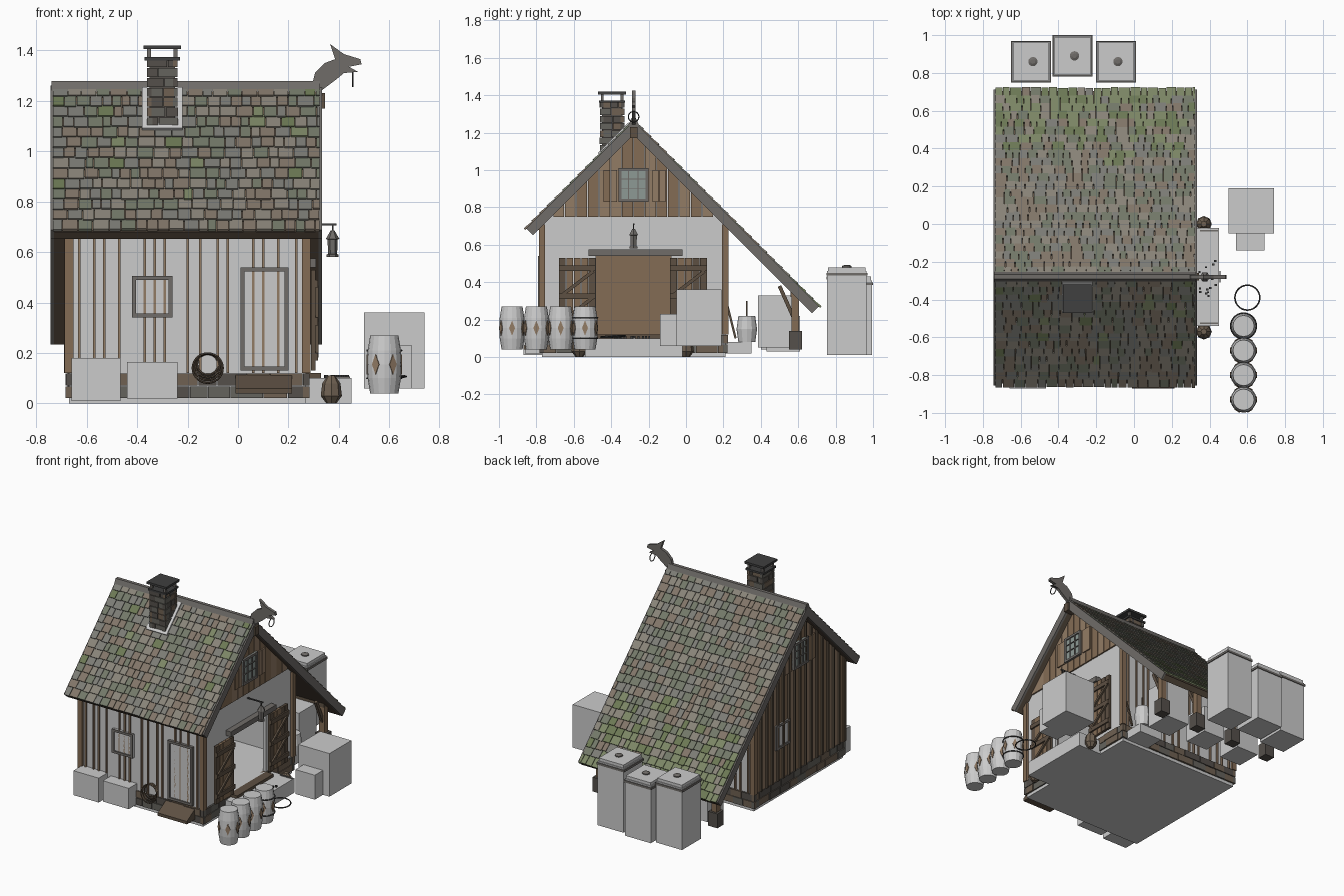
import bpy, bmesh, math, random
from mathutils import Matrix, Vector

random.seed(4)
if "Cube" in bpy.data.objects:
    bpy.data.objects.remove(bpy.data.objects["Cube"])


def material(name, red, green, blue):
    mat = bpy.data.materials.new(name)
    mat.use_nodes = True
    mat.diffuse_color = (red, green, blue, 1)
    mat.node_tree.nodes["Principled BSDF"].inputs["Base Color"].default_value = (red, green, blue, 1)
    return mat


wood = material("wood", .23, .15, .09)
plank = material("plank", .29, .2, .13)
dark_wood = material("dark_wood", .11, .08, .055)
weathered = material("weathered", .16, .15, .14)
iron = material("iron", .05, .05, .05)
glass = material("glass", .27, .32, .3)
stones = [material("stone_grey", .13, .125, .11), material("stone_brown", .16, .12, .085),
          material("stone_dark", .09, .08, .07)]
slates = [material("slate_grey", .2, .2, .18), material("slate_brown", .22, .18, .14),
          material("slate_green", .17, .19, .14), material("slate_pale", .25, .23, .19)]
mosses = [material("moss", .15, .19, .09), material("moss_pale", .2, .24, .13)]


def finish(name, bm, mats=()):
    mesh = bpy.data.meshes.new(name)
    bmesh.ops.recalc_face_normals(bm, faces=bm.faces)
    bm.to_mesh(mesh)
    bm.free()
    for mat in mats:
        mesh.materials.append(mat)
    obj = bpy.data.objects.new(name, mesh)
    bpy.context.collection.objects.link(obj)
    return obj


def add_block(bm, matrix, index=0):
    made = bmesh.ops.create_cube(bm, size=1, matrix=matrix)
    for face in {f for v in made["verts"] for f in v.link_faces}:
        face.material_index = index


def boxes(name, bounds, *mats):
    """One object from many (x0, x1, y0, y1, z0, z1) boxes, colours mixed at random."""
    bm = bmesh.new()
    for x0, x1, y0, y1, z0, z1 in bounds:
        centre = Matrix.Translation(((x0 + x1) / 2, (y0 + y1) / 2, (z0 + z1) / 2))
        size = Matrix.Diagonal((x1 - x0, y1 - y0, z1 - z0, 1))
        add_block(bm, centre @ size, random.randrange(max(1, len(mats))))
    return finish(name, bm, mats)


def prism(name, points, start, end, axis="x", *mats):
    """Extrude an outline along x (points are y, z) or along y (points are x, z)."""
    bm = bmesh.new()
    face = bm.faces.new([bm.verts.new((start, a, b) if axis == "x" else (a, start, b)) for a, b in points])
    made = bmesh.ops.extrude_face_region(bm, geom=[face])["geom"]
    shift = Vector((end - start, 0, 0) if axis == "x" else (0, end - start, 0))
    bmesh.ops.translate(bm, vec=shift, verts=[v for v in made if isinstance(v, bmesh.types.BMVert)])
    return finish(name, bm, mats)


def lathe(name, profile, place, sides=14, *mats):
    """Spin a (radius, height) profile about z."""
    bm = bmesh.new()
    rings = [[bm.verts.new((r * math.cos(math.tau * i / sides), r * math.sin(math.tau * i / sides), z))
              for i in range(sides)] for r, z in profile]
    for low, high in zip(rings, rings[1:]):
        for i in range(sides):
            j = (i + 1) % sides
            bm.faces.new((low[i], low[j], high[j], high[i]))
    bm.faces.new(rings[0])
    bm.faces.new(rings[-1])
    obj = finish(name, bm, mats)
    obj.location = place
    return obj


def ring(name, place, radius, thick, turn, mat):
    bpy.ops.mesh.primitive_torus_add(major_radius=radius, minor_radius=thick, major_segments=28,
                                     minor_segments=6, location=place, rotation=turn)
    obj = bpy.context.object
    obj.name = name
    obj.data.materials.append(mat)
    bpy.ops.object.shade_smooth_by_angle()


def bar(name, start, end, thick, *mats):
    """A square bar between two points."""
    a, b = Vector(start), Vector(end)
    bm = bmesh.new()
    turn = (b - a).to_track_quat("Z", "Y").to_matrix().to_4x4()
    add_block(bm, Matrix.Translation((a + b) / 2) @ turn @ Matrix.Diagonal((thick, thick, (b - a).length, 1)))
    return finish(name, bm, mats)


def courses(x0, x1, y0, y1, z0, z1, rows, width, out):
    """Rows of uneven stones round a rectangular core."""
    result, height = [], (z1 - z0) / rows
    for row in range(rows):
        low, high = z0 + row * height + .002, z0 + (row + 1) * height - .002
        for along_x, first, last in ((True, x0, x1), (False, y0, y1)):
            a = first - out
            while a < last + out - .005:
                b = min(a + width * random.uniform(.7, 1.4), last + out)
                for edge in ((y0, y1) if along_x else (x0, x1)):
                    push = out * random.uniform(.6, 1)
                    span = (a + .002, b - .001)
                    side = (edge - push, edge + push)
                    result.append((*span, *side, low, high) if along_x else (*side, *span, low, high))
                a = b
    return result


# House shell
left, right, front, back, ridge_y, ridge_z = -.67, .27, -.77, .21, -.28, 1.26
boxes("foundation_core", [(left, right, front, back, 0, .12)])
boxes("foundation_stones", courses(left, right, front, back, .02, .12, 2, .1, .014), *stones)
boxes("long_walls", [(left, right, front, front + .02, .12, .72), (left, right, back - .02, back, .12, .72)])
top = [(back, .72), (ridge_y, 1.2), (front, .72)]
doorway = [(front, .1), (-.48, .1), (-.48, .54), (-.08, .54), (-.08, .1), (back, .1)]
prism("door_gable_wall", doorway + top, right - .02, right)
prism("plain_gable_wall", [(front, .1), (back, .1)] + top, left, left + .02, "x", wood)

# Gable planks follow the roof line
count = 16
pitch = (back - front) / count
for i in range(count):
    y0, y1 = front + i * pitch, front + (i + 1) * pitch - .004
    roof0, roof1 = (1.2 - abs(y - ridge_y) for y in (y0, y1))
    tone = random.choice((wood, plank))
    if min(roof0, roof1) > .75:
        prism("gable_plank", [(y0, .75), (y1, .75), (y1, roof1), (y0, roof0)], right, right + .01, "x", tone)
    prism("side_plank", [(y0, .12), (y1, .12), (y1, roof1), (y0, roof0)], left - .008, left, "x", tone)
    boxes("side_batten", [(left - .02, left, y0 - .008, y0 + .006, .12, roof0)], dark_wood)

# Wall battens and corner posts
spots = [-.63, -.57, -.53, -.47, -.37, -.33, -.29, -.2, -.15, -.08, -.04, .06, .1, .16, .23]
boxes("wall_battens", [(x - .005, x + .005, y - .012, y + .012, .12, .7) for x in spots for y in (front, back)], plank)
boxes("corner_posts", [(x - .017, x + .017, y - .017, y + .017, .12, .71)
                       for x in (left, right) for y in (front, back)], wood)
boxes("rafter_tails", [(x - .01, x + .01, -.81, -.76, .68, .71) for x in (-.57, -.42, -.27, -.12, .03, .18)], dark_wood)


def slope_matrix(side, x, down, lift, tilt=0):
    c = math.sqrt(.5)
    place = Vector((x, ridge_y + side * (down + lift) * c, ridge_z + (lift - down) * c))
    return Matrix.Translation(place) @ Matrix.Rotation(-side * (math.pi / 4 - tilt), 4, "X")


# Roof slabs, bargeboards and overlapping shingles
eave_l, eave_r = -.735, .325
for side, length, label in ((-1, .81, "front"), (1, 1.4, "back")):
    bm = bmesh.new()
    add_block(bm, slope_matrix(side, -.205, length / 2, -.03) @ Matrix.Diagonal((1.05, length, .04, 1)))
    finish(label + "_roof_slab", bm, [dark_wood])
    bm = bmesh.new()
    for x in (eave_l, eave_r):
        add_block(bm, slope_matrix(side, x, length / 2, -.024) @ Matrix.Diagonal((.016, length, .052, 1)))
    finish(label + "_bargeboards", bm, [weathered])
    bm = bmesh.new()
    rows = round(length / .058)
    step = length / rows
    for row in range(rows):
        x = eave_l
        while x < eave_r - .01:
            end = min(x + random.uniform(.032, .068), eave_r)
            long = step * random.uniform(1.12, 1.35)
            mossy = random.random() < (max(0, row / rows - .55) * 1.9 if side > 0 else .06)
            tone = random.choice((4, 5)) if mossy else random.randrange(4)
            shape = Matrix.Diagonal((end - x - .003, long, .012, 1))
            add_block(bm, slope_matrix(side, (x + end) / 2, (row + .5) * step, .002, .1) @ shape, tone)
            x = end
    finish(label + "_shingles", bm, slates + mosses)
bm = bmesh.new()
add_block(bm, slope_matrix(-1, -.3, .14, .006) @ Matrix.Diagonal((.16, .23, .022, 1)))
finish("chimney_flashing", bm)
prism("ridge_cap", [(-.31, 1.235), (-.25, 1.235), (-.268, 1.278), (-.292, 1.278)], eave_l - .005, eave_r, "x", weathered)
boxes("ridge_beam", [(eave_l, .345, -.3, -.26, 1.17, 1.23)], dark_wood)

# Carved finial with its ring
beast = [(.29, 1.25), (.305, 1.31), (.345, 1.35), (.385, 1.365), (.365, 1.425), (.42, 1.385), (.485, 1.365),
         (.49, 1.345), (.44, 1.335), (.475, 1.315), (.42, 1.31), (.39, 1.285), (.33, 1.24)]
prism("carved_beast_head", beast, -.29, -.27, "y", weathered)
ring("finial_ring", (.455, ridge_y, 1.285), .028, .003, (0, math.pi / 2, 0), iron)

# Chimney
boxes("chimney_core", [(-.35, -.25, -.45, -.34, 1, 1.36)], stones[2])
boxes("chimney_stones", courses(-.35, -.25, -.45, -.34, 1.02, 1.37, 9, .06, .012), *stones)
boxes("chimney_cap", [(-.375, -.225, -.47, -.32, 1.405, 1.42), (-.37, -.23, -.465, -.325, 1.36, 1.373)], iron)
boxes("cap_posts", [(x, x + .015, y, y + .015, 1.37, 1.41) for x in (-.36, -.255) for y in (-.455, -.35)], weathered)


def opening(name, axis, plane, a0, a1, z0, z1, fill=None, out=.02):
    """Panel with a four-bar frame, lying on a wall."""
    edge = .016
    bars = [(a0, a0 + edge, z0, z1), (a1 - edge, a1, z0, z1), (a0, a1, z0, z0 + edge), (a0, a1, z1 - edge, z1)]

    def place(rect, depth):
        span = (plane - depth, plane + depth)
        return (*span, *rect) if axis == "x" else (*rect[:2], *span, *rect[2:])
    boxes(name + "_frame", [place(r, out) for r in bars], weathered)
    boxes(name + "_panel", [place((a0, a1, z0, z1), out * .6)], *([fill] if fill else []))


opening("front_window", "y", front, -.42, -.26, .34, .505)
opening("front_door", "y", front, .01, .2, .13, .54)
opening("side_window", "x", left, -.17, -.01, .34, .51)
for wall, label in ((right + .005, "door_gable"), (left - .005, "plain_gable")):
    opening(label + "_window", "x", wall, -.36, -.2, .83, 1.01, glass)
    boxes(label + "_muntins", [(wall - .018, wall + .018, -.31 + i * .05, -.304 + i * .05, .84, 1) for i in range(2)]
          + [(wall - .018, wall + .018, -.35, -.21, .9 + i * .05, .905 + i * .05) for i in range(2)], weathered)
    boxes(label + "_shutters", [(wall - .014, wall + .014, y, y + .033, .83, 1)
                                for y in (-.44, -.403, -.18, -.143)], wood, plank)

# Open double doors with braces
for y0, label in ((-.68, "front"), (-.085, "back")):
    boxes(label + "_barn_door", [(.29, .308, y0 + i * .04, y0 + i * .04 + .037, .13, .53) for i in range(5)], wood, dark_wood)
    boxes(label + "_door_rails", [(.3, .318, y0, y0 + .197, z, z + .03) for z in (.17, .31, .46)], dark_wood)
    for z in (.19, .33):
        bar(label + "_door_brace", (.31, y0 + .015, z), (.31, y0 + .185, z + .13), .018, dark_wood)
boxes("door_lintel", [(.25, .31, -.52, -.02, .54, .575)], weathered)
boxes("door_threshold", [(.25, .33, -.48, -.08, .1, .12)], dark_wood)
boxes("porch_slab", [(.27, .45, -.54, -.02, 0, .1)])
boxes("porch_rim", [(.35, .445, y, y + .008, .1, .106) for y in (-.53, -.28, -.04)], weathered)
for y in (-.57, 0):
    lathe("porch_boulder", [(.02, 0), (.042, .03), (.036, .08), (.015, .11)], (.37, y, 0), 8, stones[1])
boxes("scattered_chips", [(x, x + .012, y, y + .01, .1, .112) for x, y in
                          [(random.uniform(.33, .44), random.uniform(-.4, -.2)) for _ in range(16)]], iron)

# Hanging lantern
bar("lantern_arm", (.27, ridge_y, .71), (.39, ridge_y, .71), .008, iron)
bar("lantern_hook", (.375, ridge_y, .66), (.375, ridge_y, .712), .006, iron)
lathe("lantern", [(.024, .58), (.024, .59), (.018, .592), (.02, .65), (.027, .652), (.008, .685)], (.375, ridge_y, 0), 6, weathered)

# Posts holding the rear lean-to
for x in (.25, -.05, -.35, -.64):
    boxes("lean_to_post", [(x - .02, x + .02, .565, .605, .12, .36)], wood)
    boxes("post_base", [(x - .036, x + .036, .55, .62, .04, .14)], stones[2])
    bar("post_brace", (x, .58, .2), (x, .5, .38), .02, dark_wood)
boxes("lean_to_beam", [(left, right, .56, .6, .32, .355)], dark_wood)

# Storage under the lean-to
boxes("stored_crates", [(.02, .2, .385, .58, .05, .33), (-.26, -.09, .43, .61, .03, .22),
                        (-.57, -.4, .4, .58, .04, .3), (.06, .24, .21, .35, .02, .08)])
lathe("churn", [(.045, .08), (.055, .15), (.045, .22)], (.2, .325, 0), 12)
bar("churn_handle", (.2, .325, .2), (.2, .325, .3), .008, dark_wood)
bar("broom_handle", (.24, .265, .1), (.24, .215, .3), .012, dark_wood)

# Tall bins with lids behind the house
for x, y, height in ((-.545, .86, .44), (-.325, .89, .41), (-.095, .86, .46)):
    boxes("bin_body", [(x - .1, x + .1, y - .105, y + .105, .012, height)])
    boxes("bin_rim", [(x - .106, x + .106, y - .11, y + .11, height - .025, height - .01)], weathered)
    boxes("bin_lid", [(x - .095, x + .095, y - .1, y + .1, height, height + .02)])
    lathe("bin_knob", [(.025, 0), (.025, .012), (.012, .018)], (x + .01, y, height + .015), 12, weathered)

# Crates beside the house and along the front
boxes("large_crate", [(.5, .74, -.05, .19, .06, .36)])
boxes("small_crate", [(.54, .69, -.14, .01, .06, .23)])
boxes("front_crates", [(-.66, -.465, -.87, -.75, .01, .18), (-.44, -.24, -.86, -.75, .02, .165)])
prism("cellar_hatch", [(-.87, .04), (-.87, .06), (-.76, .125), (-.76, .04)], -.01, .215, "x", dark_wood)
for i in range(4):
    ring("rope_coil", (-.12, -.81 + i * .01, .14 + i * .005), .06 - i * .006, .004, (math.pi / 2 - .2, .1 * i, 0), dark_wood)

# Barrels with diamond marks, and loose hoops
for y in (-.93, -.8, -.67, -.54):
    lathe("barrel", [(.056, .04), (.066, .1), (.069, .155), (.066, .21), (.056, .27)], (.58, y, 0), 16)
    for i in range(6):
        mark = prism("barrel_mark", [(0, .115), (.016, .155), (0, .195), (-.016, .155)], .06, .0705, "x", plank)
        mark.location = (.58, y, 0)
        mark.rotation_euler.z = math.tau * i / 6
for z in (.1, .21):
    ring("barrel_hoop", (.58, -.54, z), .068, .004, (0, 0, 0), iron)
ring("loose_hoop", (.6, -.39, .11), .066, .004, (.05, .05, 0), iron)
